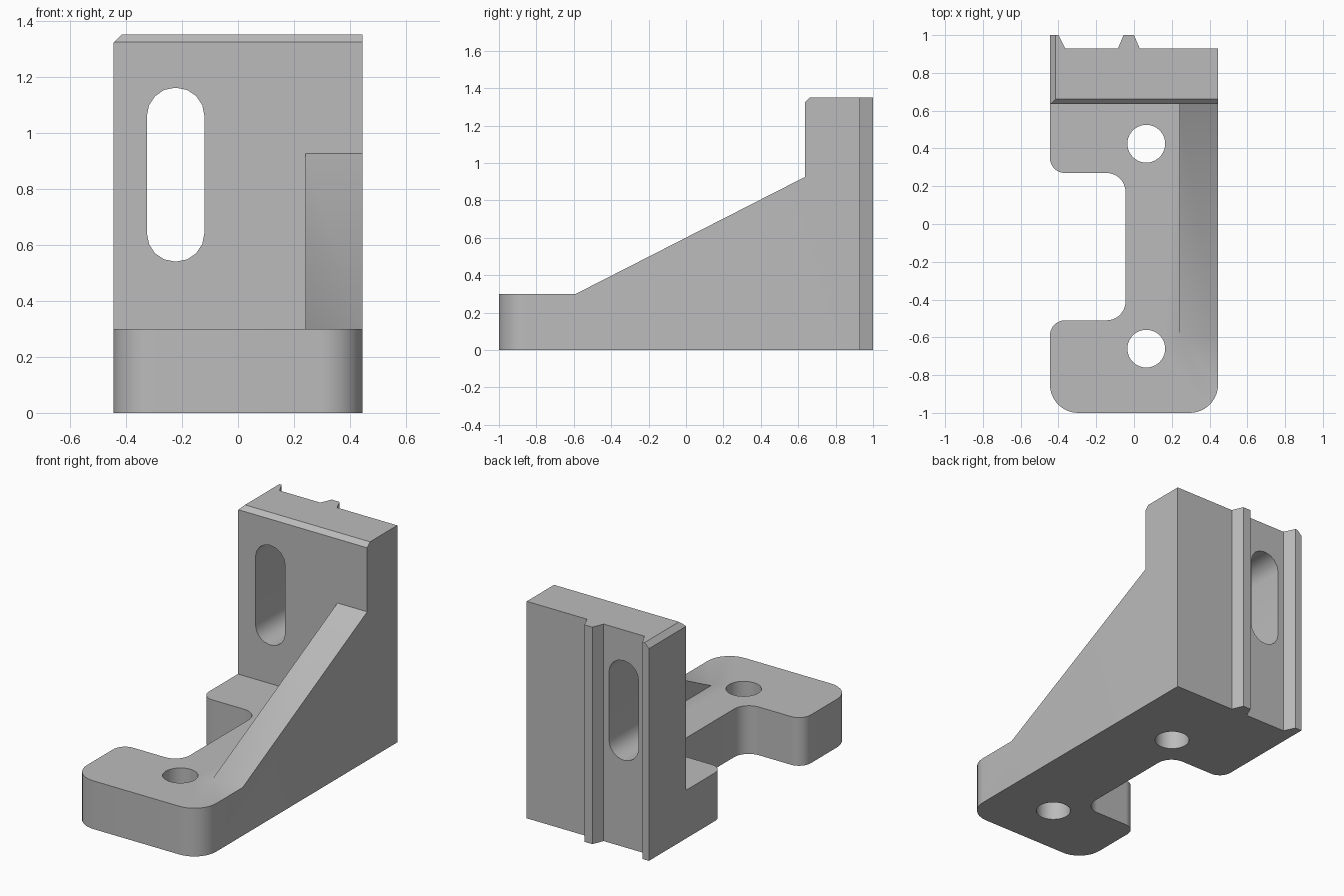
import bpy, bmesh, math
from mathutils import Vector

cube = bpy.data.objects.get("Cube")
if cube:
    bpy.data.objects.remove(cube, do_unlink=True)

grey = bpy.data.materials.new("plain_grey")
grey.use_nodes = True
grey.diffuse_color = (0.5, 0.5, 0.5, 1)
grey.node_tree.nodes["Principled BSDF"].inputs["Base Color"].default_value = (0.5, 0.5, 0.5, 1)


def outline(corners, steps=10):
    """Round each (u, v, radius) corner of a closed outline."""
    pts = []
    for i, (u, v, r) in enumerate(corners):
        p = Vector((u, v))
        if r == 0:
            pts.append(p)
            continue
        a = (Vector(corners[i - 1][:2]) - p).normalized()
        b = (Vector(corners[(i + 1) % len(corners)][:2]) - p).normalized()
        half = a.angle(b) / 2
        centre = p + (a + b).normalized() * r / math.sin(half)
        t0 = p + a * r / math.tan(half) - centre
        t1 = p + b * r / math.tan(half) - centre
        sweep = t0.angle_signed(t1)
        for k in range(steps + 1):
            f = -sweep * k / steps
            c, s = math.cos(f), math.sin(f)
            pts.append(centre + Vector((t0.x * c - t0.y * s, t0.x * s + t0.y * c)))
    return pts


def prism(name, pts, lo, hi, axis="z", chamfer=None, size=0):
    """Extrude an outline from lo to hi along an axis."""
    place = {"x": lambda u, v, w: (w, u, v),
             "y": lambda u, v, w: (u, w, v),
             "z": lambda u, v, w: (u, v, w)}[axis]
    bm = bmesh.new()
    face = bm.faces.new([bm.verts.new(place(u, v, lo)) for u, v in pts])
    ext = bmesh.ops.extrude_face_region(bm, geom=[face])
    move = Vector(place(0, 0, hi - lo))
    bmesh.ops.translate(bm, vec=move, verts=[g for g in ext["geom"] if isinstance(g, bmesh.types.BMVert)])
    bmesh.ops.recalc_face_normals(bm, faces=bm.faces)
    if chamfer:
        edges = [e for e in bm.edges if all(chamfer(v.co) for v in e.verts)]
        bmesh.ops.bevel(bm, geom=edges, offset=size, segments=1, affect="EDGES")
    mesh = bpy.data.meshes.new(name)
    bm.to_mesh(mesh)
    bm.free()
    mesh.materials.append(grey)
    ob = bpy.data.objects.new(name, mesh)
    bpy.context.collection.objects.link(ob)
    return ob


def combine(body, other, operation):
    mod = body.modifiers.new(other.name, "BOOLEAN")
    mod.operation, mod.solver, mod.object = operation, "EXACT", other
    bpy.context.view_layer.objects.active = body
    bpy.ops.object.modifier_apply(modifier=mod.name)
    bpy.data.objects.remove(other, do_unlink=True)


W = 0.445       # half width
FRONT = 0.635   # front of the upright wall
BACK = 0.93     # back of the wall, without ribs
TOP = 1.35

# C-shaped foot plate
bracket = prism("bracket_body", outline([
    (-W, -1, 0.15), (W, -1, 0.15), (W, 0.8, 0), (-W, 0.8, 0),
    (-W, 0.27, 0.08), (-0.045, 0.27, 0.1), (-0.045, -0.51, 0.1), (-W, -0.51, 0.08)]), 0, 0.3)

# Upright wall with two locating ribs on its back
wall_pts = [(-W, FRONT), (W, FRONT), (W, BACK), (0.03, BACK), (0, 1), (-0.055, 1),
            (-0.085, BACK), (-0.365, BACK), (-0.4, 1), (-W, 1)]
wall = prism("upright_wall", wall_pts, 0, TOP, size=0.027)

# Chamfers along the front and left top edges of the wall
front_cut = prism("front_chamfer", [(FRONT - 0.1, TOP - 0.127), (FRONT + 0.127, TOP + 0.1),
                                    (FRONT - 0.1, TOP + 0.1)], -1, 1, "x")
side_cut = prism("side_chamfer", [(-W - 0.1, TOP - 0.13), (-W + 0.13, TOP + 0.1),
                                  (-W - 0.1, TOP + 0.1)], 0.5, 1.1, "y")
combine(wall, front_cut, "DIFFERENCE")
combine(wall, side_cut, "DIFFERENCE")
combine(bracket, wall, "UNION")

# Sloping gusset on the left side
gusset = prism("gusset", [(-0.59, 0.3), (-0.59, 0.1), (0.75, 0.1), (0.75, 0.925),
                          (FRONT, 0.925)], 0.24, W, "x")
combine(bracket, gusset, "UNION")

# Bolt holes through the foot
for y in (0.425, -0.66):
    ring = [(0.065 + 0.1 * math.cos(k * math.tau / 40), y + 0.1 * math.sin(k * math.tau / 40))
            for k in range(40)]
    combine(bracket, prism("bolt_hole", ring, -0.1, 0.4), "DIFFERENCE")

# Long slot through the wall
slot = outline([(-0.325, 0.54, 0.1), (-0.12, 0.54, 0.1), (-0.12, 1.16, 0.1), (-0.325, 1.16, 0.1)], 4)
combine(bracket, prism("slot", slot, 0.5, 1.1, "y"), "DIFFERENCE")

# Merge coplanar faces, then smooth the rounded corners
bm = bmesh.new()
bm.from_mesh(bracket.data)
bmesh.ops.remove_doubles(bm, verts=bm.verts, dist=0.0001)
bmesh.ops.dissolve_limit(bm, angle_limit=0.01, verts=bm.verts, edges=bm.edges)
bm.to_mesh(bracket.data)
bm.free()
bpy.ops.object.select_all(action="DESELECT")
bracket.select_set(True)
bpy.context.view_layer.objects.active = bracket
bpy.ops.object.shade_smooth_by_angle(angle=math.radians(30))
